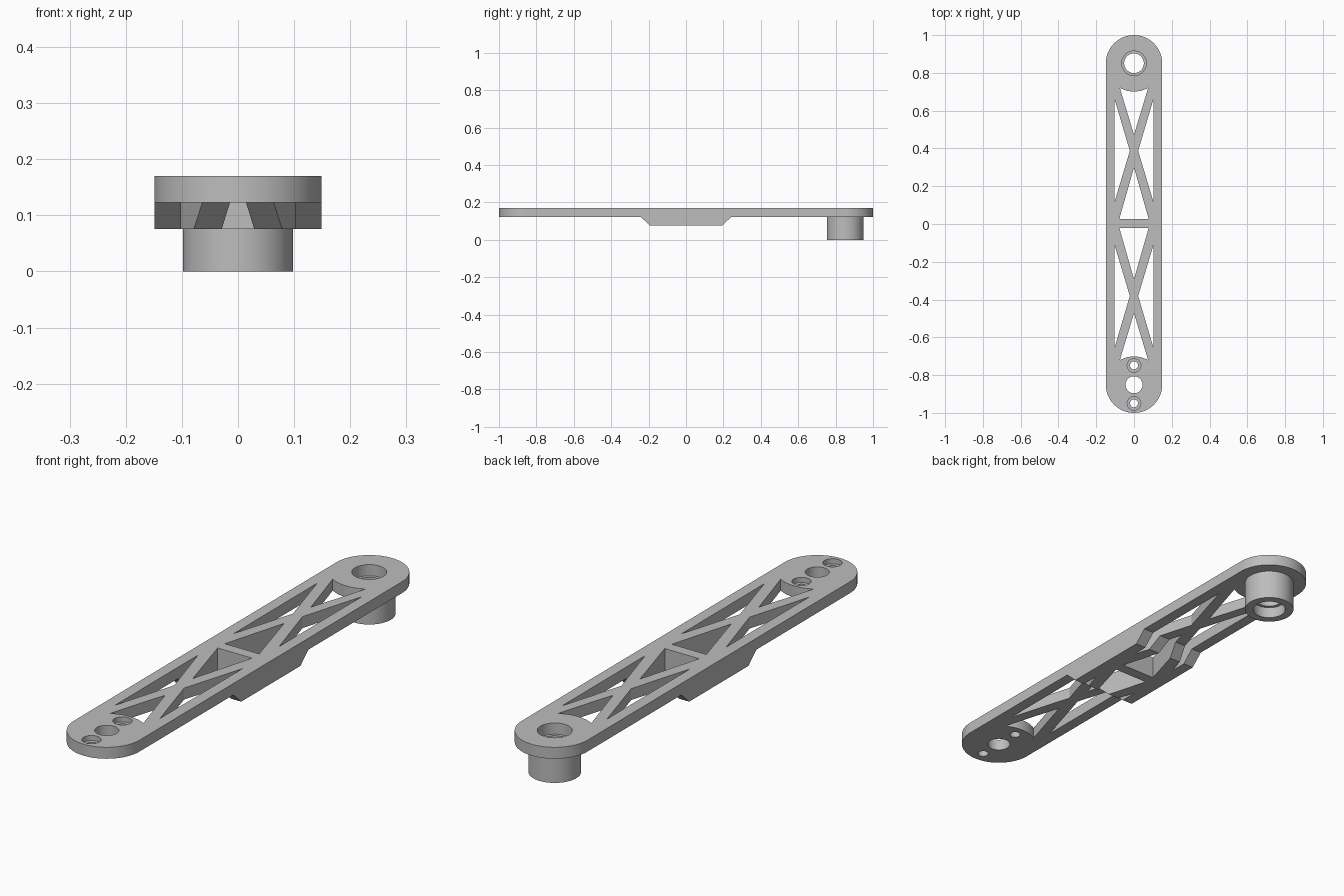
import bpy, bmesh, math

cube = bpy.data.objects.get("Cube")
if cube:
    bpy.data.objects.remove(cube, do_unlink=True)

TOP, PLATE, KEEL = 0.17, 0.123, 0.076   # top, plate underside, keel underside
HALF = 0.149                            # half width and end radius
END = 1 - HALF                          # y of the end centres
MID = 0.003                             # y of the middle rib

grey = bpy.data.materials.new("light_grey")
grey.use_nodes = True
colour = (0.51, 0.51, 0.51, 1)
grey.diffuse_color = colour
grey.node_tree.nodes["Principled BSDF"].inputs["Base Color"].default_value = colour


def prism(name, points, offset):
    """Solid made by extruding an outline of 3D points along offset."""
    bm = bmesh.new()
    face = bm.faces.new([bm.verts.new(p) for p in points])
    moved = bmesh.ops.extrude_face_region(bm, geom=[face])["geom"]
    verts = [v for v in moved if isinstance(v, bmesh.types.BMVert)]
    bmesh.ops.translate(bm, verts=verts, vec=offset)
    bmesh.ops.recalc_face_normals(bm, faces=bm.faces)
    mesh = bpy.data.meshes.new(name)
    bm.to_mesh(mesh)
    bm.free()
    mesh.materials.append(grey)
    obj = bpy.data.objects.new(name, mesh)
    bpy.context.collection.objects.link(obj)
    return obj


def arc(y, r, start, end, n):
    """Points on a circle centred on (0, y), angles in degrees."""
    angles = [math.radians(start + (end - start) * i / n) for i in range(n + 1)]
    return [(r * math.cos(a), y + r * math.sin(a)) for a in angles]


def upright(name, outline, low, high):
    return prism(name, [(x, y, low) for x, y in outline], (0, 0, high - low))


def cylinder(name, y, r, low, high):
    return upright(name, arc(y, r, 0, 360, 64)[:-1], low, high)


def combine(body, tool, operation="DIFFERENCE"):
    mod = body.modifiers.new("combine", "BOOLEAN")
    mod.operation, mod.object, mod.solver = operation, tool, "EXACT"
    bpy.context.view_layer.objects.active = body
    bpy.ops.object.modifier_apply(modifier=mod.name)
    bpy.data.objects.remove(tool, do_unlink=True)


# Rounded bar, full depth of the keel
outline = arc(END, HALF, 0, 180, 48) + arc(-END, HALF, 180, 360, 48)
arm = upright("arm", outline, KEEL, TOP)

# Trim below the plate at both ends, leaving the sloped central keel
for s in (1, -1):
    profile = [(0.243, PLATE), (1.1, PLATE), (1.1, 0), (0.11, 0)]
    combine(arm, prism("trim", [(-0.3, s * y, z) for y, z in profile], (0.6, 0, 0)))

# Truss windows, mirrored about the middle rib
for s in (1, -1):
    inner = [(-0.078, 0.023), (0.078, 0.023), (0, 0.296)]
    outer = [(0, 0.472)] + arc(END, 0.15, 300, 240, 12)
    windows = [inner, outer]
    for side in (1, -1):
        windows.append([(side * x, y) for x, y in
                        ((0.102, 0.117), (0.102, 0.655), (0.022, 0.384))])
    for w in windows:
        combine(arm, upright("window", [(x, MID + s * y if w is not outer else s * y)
                                        for x, y in w], -0.1, 0.3))

# Bearing boss with a pocket at each end and a ledge between
combine(arm, cylinder("boss", END, 0.098, 0, 0.15), "UNION")
combine(arm, cylinder("bore", END, 0.052, -0.1, 0.3))
combine(arm, cylinder("upper_pocket", END, 0.065, TOP - 0.046, 0.3))
combine(arm, cylinder("lower_pocket", END, 0.065, -0.1, 0.046))

# Axle hole and two counterbored screw holes
combine(arm, cylinder("axle_hole", -END, 0.045, -0.1, 0.3))
for y in (-0.749, -0.95):
    combine(arm, cylinder("screw_hole", y, 0.021, -0.1, 0.3))
    combine(arm, cylinder("screw_recess", y, 0.036, TOP - 0.021, 0.3))

# Smooth round walls, sharp edges elsewhere
bpy.ops.object.select_all(action="DESELECT")
arm.select_set(True)
bpy.context.view_layer.objects.active = arm
bpy.ops.object.shade_smooth_by_angle(angle=math.radians(30))
